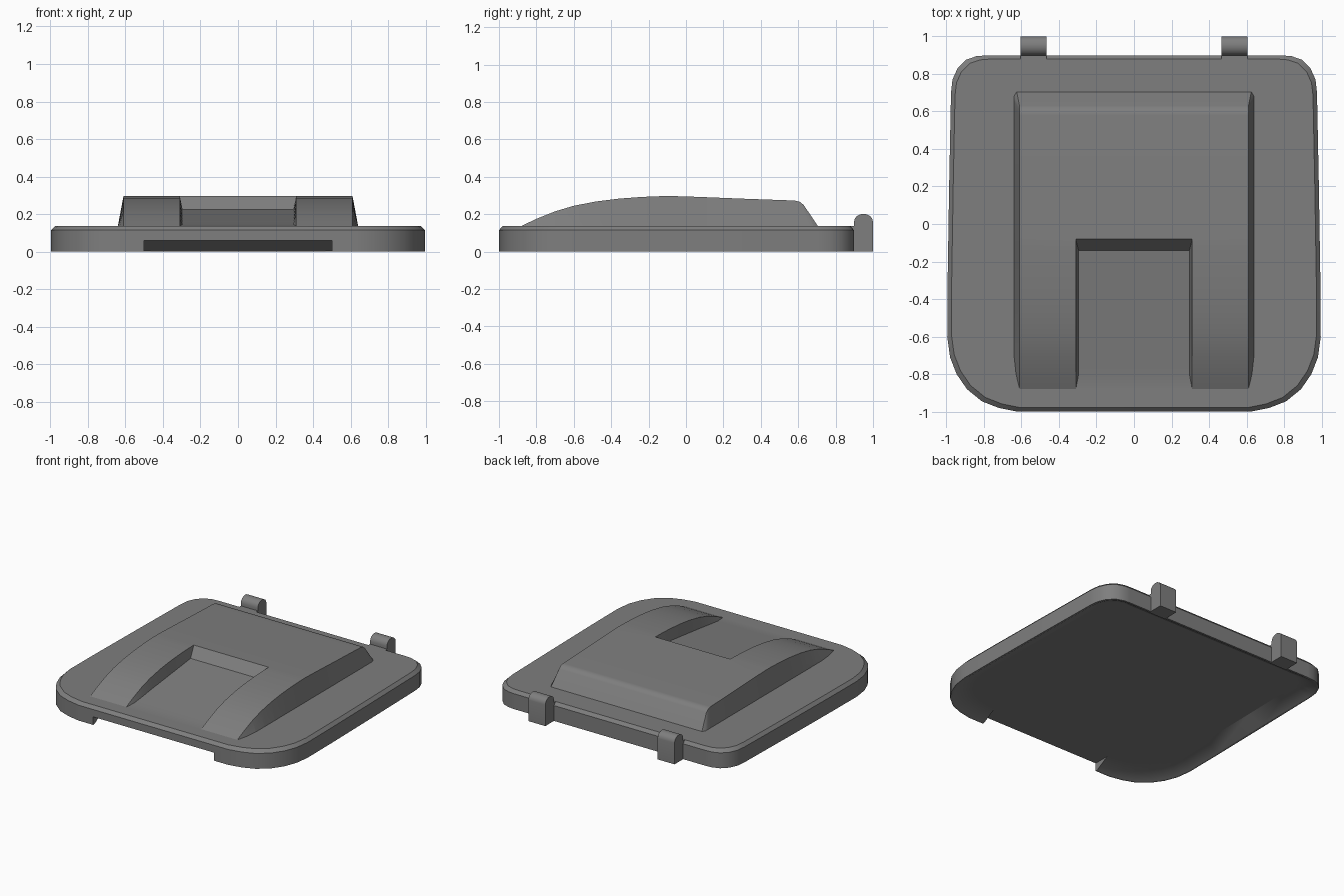
import bpy, bmesh, math

if "Cube" in bpy.data.objects:
    bpy.data.objects.remove(bpy.data.objects["Cube"])

grey = bpy.data.materials.new("dark_grey")
grey.diffuse_color = (0.21, 0.21, 0.21, 1)
grey.use_nodes = True
grey.node_tree.nodes["Principled BSDF"].inputs["Base Color"].default_value = grey.diffuse_color


def smooth(ob, angle):
    bpy.ops.object.select_all(action='DESELECT')
    ob.select_set(True)
    bpy.context.view_layer.objects.active = ob
    bpy.ops.object.shade_smooth_by_angle(angle=math.radians(angle))


def make_object(name, bm, angle=30):
    bmesh.ops.recalc_face_normals(bm, faces=bm.faces)
    me = bpy.data.meshes.new(name)
    bm.to_mesh(me)
    bm.free()
    me.materials.append(grey)
    ob = bpy.data.objects.new(name, me)
    bpy.context.collection.objects.link(ob)
    smooth(ob, angle)
    return ob


def bridge(bm, a, b):
    n = len(a)
    for i in range(n):
        j = (i + 1) % n
        bm.faces.new((a[i], a[j], b[j], b[i]))


def loft(bm, sections):
    # skin a list of equal point rings and cap both ends
    rings = [[bm.verts.new(p) for p in s] for s in sections]
    for a, b in zip(rings, rings[1:]):
        bridge(bm, a, b)
    bm.faces.new(rings[0])
    bm.faces.new(rings[-1])


def boolean(target, tool, operation):
    tool.hide_render = True
    mod = target.modifiers.new("bool", 'BOOLEAN')
    mod.operation = operation
    mod.solver = 'EXACT'
    mod.object = tool
    bpy.context.view_layer.objects.active = target
    bpy.ops.object.modifier_apply(modifier=mod.name)
    bpy.data.objects.remove(tool)


# lid panel: bevelled top rim, underside dished up from the bottom edge
half = [(0.62, -1.0), (0.72, -0.98), (0.81, -0.945), (0.89, -0.88),
        (0.945, -0.80), (0.98, -0.71), (0.995, -0.60), (0.993, -0.30),
        (0.985, 0.20), (0.975, 0.70), (0.967, 0.77), (0.94, 0.83),
        (0.895, 0.875), (0.84, 0.894), (0.79, 0.898)]
outline = half + [(-x, y) for x, y in reversed(half)]
bm = bmesh.new()
loft(bm, [[(x * s, y * s, z) for x, y in outline]
          for s, z in ((0.88, 0.06), (0.985, 0.0), (1.0, 0.0), (1.0, 0.115), (0.978, 0.138))])
panel = make_object("lid_panel", bm)

# raised centre with a scoop: rows of (y, top height, scoop floor height)
BASE = 0.137
rows = [(-0.88, BASE, BASE), (-0.80, 0.175, 0.145), (-0.70, 0.215, 0.157),
        (-0.60, 0.245, 0.170), (-0.48, 0.268, 0.184), (-0.36, 0.283, 0.198),
        (-0.24, 0.292, 0.212), (-0.14, 0.296, 0.224), (-0.08, 0.297, 0.297),
        (0.05, 0.293, 0.293), (0.30, 0.283, 0.283), (0.58, 0.273, 0.273),
        (0.61, 0.266, 0.266), (0.63, 0.248, 0.248), (0.705, BASE, BASE)]
sections = []
for y, top, floor in rows:
    flare = 0.03 * min(1, (top - BASE) / 0.06)
    edge = 0.61 if y < 0.7 else 0.625
    base_y = y + 0.05 if 0.5 < y < 0.7 else y
    inner = 0.295 if floor < top else 0.31
    right = [(inner, y, floor), (0.31, y, top), (edge, y, top),
             (edge + flare, base_y, BASE), (edge + flare, base_y, 0.09)]
    sections.append([(-x, yy, z) for x, yy, z in reversed(right)] + right)
bm = bmesh.new()
loft(bm, sections)
bmesh.ops.remove_doubles(bm, verts=bm.verts, dist=0.0005)
boolean(panel, make_object("raised_centre", bm), 'UNION')

# finger notch in the lower front edge
bm = bmesh.new()
bmesh.ops.create_cube(bm, size=1)
for v in bm.verts:
    v.co = (v.co.x, v.co.y * 0.4 - 1.05, v.co.z * 0.16 - 0.02)
boolean(panel, make_object("notch_cutter", bm), 'DIFFERENCE')
smooth(panel, 30)
mod = panel.modifiers.new("normals", 'WEIGHTED_NORMAL')
mod.keep_sharp = True

# two hinge knuckles on the back edge
profile = [(0.88, 0.0), (1.0, 0.0)]
profile += [(0.949 + 0.051 * math.cos(math.pi * i / 8),
             0.158 + 0.044 * math.sin(math.pi * i / 8)) for i in range(9)]
profile += [(0.898, 0.138), (0.875, 0.138)]
for side, name in ((-1, "hinge_left"), (1, "hinge_right")):
    bm = bmesh.new()
    loft(bm, [[(side * x, y, z) for y, z in profile] for x in (0.465, 0.605)])
    make_object(name, bm)
